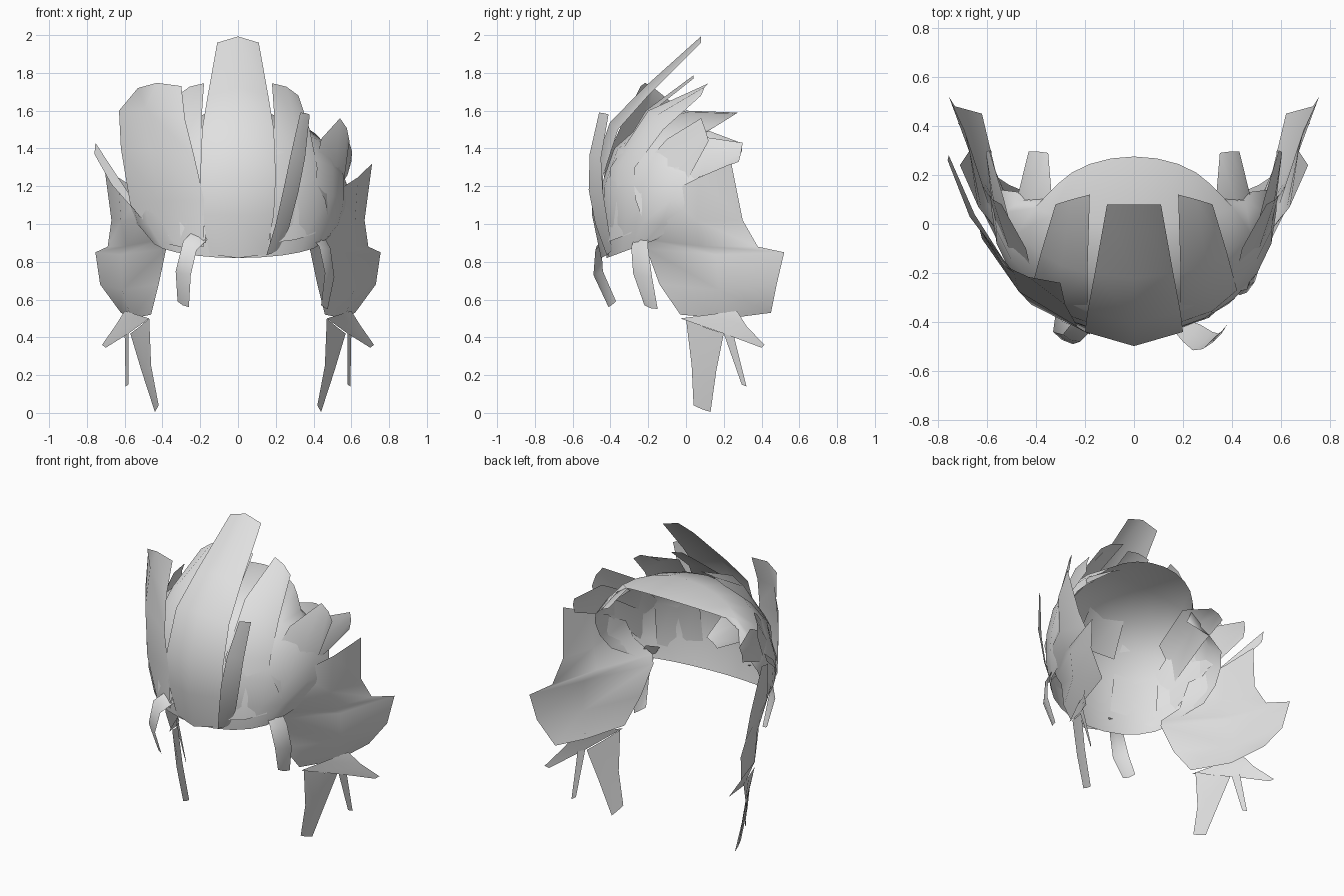
import bpy
import bmesh
import math
from mathutils import Vector

default_cube = bpy.data.objects.get("Cube")
if default_cube:
    bpy.data.objects.remove(default_cube, do_unlink=True)

HEAD_CENTRE = Vector((0, .1, 1.1))

# One pale grey for every lock
hair = bpy.data.materials.new("pale_grey_hair")
hair.use_nodes = True
hair_colour = (.75, .75, .75, 1)
hair.diffuse_color = hair_colour
hair.node_tree.nodes["Principled BSDF"].inputs["Base Color"].default_value = hair_colour


def sheet(name, grid):
    """Skin a grid of points as one smooth sheet that faces away from the head."""
    bm = bmesh.new()
    verts = [[bm.verts.new(point) for point in row] for row in grid]
    for upper, lower in zip(verts, verts[1:]):
        for i in range(len(upper) - 1):
            bm.faces.new((upper[i], lower[i], lower[i + 1], upper[i + 1]))
    bm.normal_update()
    facing = sum(face.normal.dot(face.calc_center_median() - HEAD_CENTRE)
                 for face in bm.faces)
    if facing < 0:
        bmesh.ops.reverse_faces(bm, faces=bm.faces[:])
    for face in bm.faces:
        face.smooth = True
    mesh = bpy.data.meshes.new(name)
    bm.to_mesh(mesh)
    bm.free()
    mesh.materials.append(hair)
    obj = bpy.data.objects.new(name, mesh)
    bpy.context.collection.objects.link(obj)
    return obj


def lock(name, rows, bulge=.1, flip=1):
    """Loft a lock from pairs of edge points, with a raised middle line."""
    grid = []
    for first, second in rows:
        a, b = Vector(first), Vector(second)
        a.x *= flip
        b.x *= flip
        middle = (a + b) / 2
        outward = (middle - HEAD_CENTRE).normalized()
        grid.append((a, middle + outward * (b - a).length * bulge, b))
    return sheet(name, grid)


def centre_lock(name, rows, bulge):
    """Symmetrical lock from half width, depth and height."""
    return lock(name, [((-w, y, z), (w, y, z)) for w, y, z in rows], bulge)


def lock_pair(name, rows, bulge=.1):
    lock("left_" + name, rows, bulge)
    lock("right_" + name, rows, bulge, flip=-1)


# Scalp shell: each row runs from its front middle to its two sides
def scalp_row(y, z, side_x, side_y, side_z, steps=12):
    row = []
    for i in range(steps + 1):
        turn = math.pi * (i / steps - .5)
        blend = 1 - math.cos(turn)
        row.append((side_x * math.sin(turn),
                    y + (side_y - y) * blend,
                    z + (side_z - z) * blend))
    return row


sheet("scalp_shell", [scalp_row(*row) for row in (
    (-.42, .82, .46, -.15, .92),
    (-.45, 1, .55, -.02, 1),
    (-.45, 1.2, .58, .05, 1.1),
    (-.38, 1.4, .58, .1, 1.2),
    (-.22, 1.54, .55, .14, 1.28),
    (0, 1.6, .47, .13, 1.36),
    (.275, 1.59, .36, .05, 1.45),
)])

# Tall crest in the middle, with a shorter layer beneath it
centre_lock("crest", (
    (.11, .08, 1.96),
    (.16, -.2, 1.68),
    (.19, -.36, 1.5),
    (.2, -.44, 1.25),
    (.19, -.44, 1.05),
    (.15, -.41, .84),
), .15)
centre_lock("under_crest", ((.08, .04, 1.77), (.12, -.2, 1.58), (.15, -.36, 1.3)), .1)

# Swept locks layered down both sides of the head
lock_pair("upper_lock", (
    ((.18, .12, 1.745), (.32, .08, 1.68)),
    ((.19, -.2, 1.6), (.38, -.12, 1.5)),
    ((.19, -.4, 1.3), (.42, -.27, 1.3)),
    ((.17, -.43, .9), (.41, -.29, .95)),
))
lock_pair("middle_lock", (
    ((.54, .08, 1.56), (.59, .12, 1.44)),
    ((.44, -.1, 1.45), (.56, 0, 1.22)),
    ((.4, -.28, 1.25), (.48, -.22, 1)),
))
lock_pair("inner_lock", (
    ((.35, .29, 1.43), (.43, .295, 1.38)),
    ((.33, .05, 1.52), (.49, .05, 1.36)),
    ((.36, -.2, 1.4), (.48, -.2, 1.2)),
))
lock_pair("rear_lock", (
    ((.59, .3, 1.43), (.6, .28, 1.33)),
    ((.53, .1, 1.46), (.58, .1, 1.26)),
    ((.48, -.1, 1.35), (.54, -.05, 1.2)),
))

# Broad side hair with its hanging ends
lock_pair("side_hair", (
    ((.5, -.1, 1.16), (.71, .24, 1.32)),
    ((.5, -.18, 1.02), (.67, .3, 1.02)),
    ((.4, -.23, .92), (.69, .38, .88)),
    ((.38, -.21, .87), (.755, .52, .85)),
    ((.42, -.14, .68), (.73, .48, .68)),
    ((.46, -.03, .52), (.62, .45, .53)),
), .07)
lock_pair("flared_end", (
    ((.47, -.03, .5), (.6, .27, .54)),
    ((.58, .2, .42), (.65, .32, .46)),
    ((.7, .4, .345), (.72, .415, .36)),
), 0)
lock_pair("long_end", (
    ((.47, 0, .5), (.57, .2, .42)),
    ((.46, .03, .25), (.51, .16, .22)),
    ((.42, .04, .04), (.44, .13, .005)),
), .04)
lock_pair("thin_end", (
    ((.58, .2, .42), (.6, .25, .42)),
    ((.58, .295, .15), (.595, .32, .14)),
), 0)

# Broad raised lock and blade on the right side only
lock("right_front_panel", (
    ((-.53, -.17, 1.72), (-.3, -.24, 1.73)),
    ((-.63, -.02, 1.6), (-.28, -.33, 1.55)),
    ((-.62, -.06, 1.4), (-.23, -.42, 1.35)),
    ((-.57, -.12, 1.1), (-.18, -.45, 1.13)),
    ((-.4, -.29, .9), (-.18, -.43, .88)),
), .12)
lock("right_blade", (
    ((-.755, .28, 1.43), (-.76, .26, 1.37)),
    ((-.65, .04, 1.27), (-.67, .03, 1.21)),
    ((-.51, -.18, 1.06), (-.52, -.17, 1.04)),
), 0)

# Narrow raised strip on the left of the forehead
lock("left_forehead_strip", (
    ((.33, -.46, 1.59), (.38, -.41, 1.58)),
    ((.28, -.51, 1.37), (.355, -.45, 1.35)),
    ((.24, -.515, 1.18), (.32, -.44, 1.17)),
    ((.2, -.48, 1), (.27, -.41, .98)),
    ((.15, -.42, .835), (.21, -.39, .86)),
), .05)

# Small curled locks at the hairline
lock("right_curl", (
    ((-.25, -.4, .95), (-.15, -.41, .93)),
    ((-.29, -.45, .91), (-.22, -.48, .86)),
    ((-.33, -.44, .75), (-.25, -.49, .73)),
    ((-.32, -.37, .59), (-.26, -.41, .56)),
))
lock("left_curl", (
    ((.36, -.25, .97), (.43, -.2, .98)),
    ((.43, -.29, .88), (.49, -.2, .87)),
    ((.46, -.28, .74), (.51, -.18, .72)),
    ((.44, -.22, .57), (.475, -.15, .55)),
))
